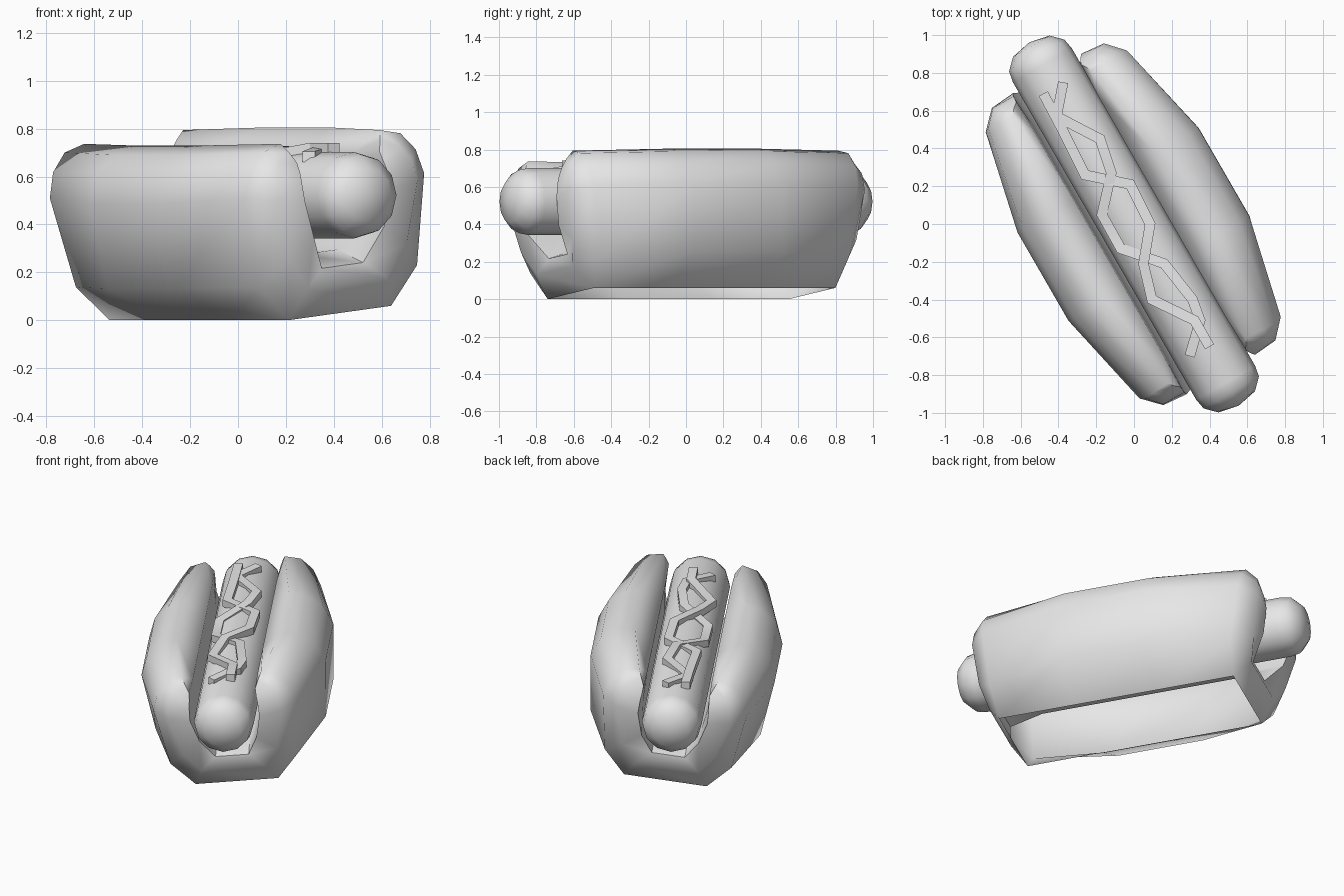
import bpy, bmesh, math
from mathutils import Vector

cube = bpy.data.objects.get("Cube")
if cube:
    bpy.data.objects.remove(cube, do_unlink=True)

grey = bpy.data.materials.new("plain_grey")
grey.use_nodes = True
GREY = (0.8, 0.8, 0.8, 1)
grey.diffuse_color = GREY
grey.node_tree.nodes["Principled BSDF"].inputs["Base Color"].default_value = GREY

AXIS = Vector((0.5, -0.866, 0))     # long direction of the snack
SIDE = Vector((0.866, 0.5, 0))      # across it
CENTRE_Z = 0.522
TILT = math.asin(0.12)              # the bun leans about the sausage axis


def place(u, v, h, tilt=0.0):
    c, s = math.cos(tilt), math.sin(tilt)
    p = AXIS * u + SIDE * (v * c - h * s)
    p.z = CENTRE_Z + h * c + v * s
    return p


def finish(bm, name, angle):
    bmesh.ops.recalc_face_normals(bm, faces=bm.faces)
    me = bpy.data.meshes.new(name)
    bm.to_mesh(me)
    bm.free()
    me.materials.append(grey)
    ob = bpy.data.objects.new(name, me)
    bpy.context.collection.objects.link(ob)
    bpy.ops.object.select_all(action='DESELECT')
    ob.select_set(True)
    bpy.context.view_layer.objects.active = ob
    bpy.ops.object.shade_smooth_by_angle(angle=math.radians(angle), keep_sharp_edges=True)


def bridge(bm, a, b):
    n = len(a)
    for i in range(n):
        j = (i + 1) % n
        bm.faces.new((a[i], a[j], b[j], b[i]))


# Bun: a U-shaped section lofted along the axis, as (across, height, along)
# from the top ridge down to the bottom corner
middle = [(.315, .247, .27), (.42, .22, .27), (.51, .15, .27),
          (.557, .03, .27), (.515, -.33, .27), (.25, -.495, .27)]
shoulder = [(.24, .245, .82), (.335, .22, .825), (.4, .145, .825),
            (.435, .04, .814), (.383, -.34, .765), (.25, -.495, .745)]
rim = [(.22, .205, .85), (.29, .17, .885), (.33, .11, .905),
       (.345, .02, .908), (.28, -.24, .875), (.19, -.37, .835)]
# channel wall from lip to floor
channel = [(.2, .16, .87), (.202, .12, .89), (.207, .08, .905),
           (.21, 0, .92), (.172, -.15, .895), (.1, -.295, .81)]
N = len(channel)


def bun_ring(bm, outer, inner, sign):
    loop = outer + [(-v, h, u) for v, h, u in reversed(outer)]
    loop += [(-v, h, u) for v, h, u in inner] + list(reversed(inner))
    return [bm.verts.new(place(sign * u, v, h, TILT)) for v, h, u in loop]


bm = bmesh.new()
deep = [(min(v, .195), max(h, -.24), .27) for v, h, u in channel]
near = [(min(v, .195), max(h, -.24), u - .2) for v, h, u in channel]
layers = [(middle, deep), (shoulder, near), (rim, channel)]
rings = [bun_ring(bm, o, i, -1) for o, i in reversed(layers)]
rings += [bun_ring(bm, o, i, 1) for o, i in layers]
for a, b in zip(rings, rings[1:]):
    bridge(bm, a, b)
# close both U-shaped ends
for r in (rings[0], rings[-1]):
    for i in range(2 * N - 1):
        bm.faces.new((r[i], r[i + 1], r[4 * N - 2 - i], r[4 * N - 1 - i]))
# crisp edges round the mouths of the channel
for group in (set(rings[0][2 * N:]), set(rings[-1][2 * N:])):
    for e in bm.edges:
        if group.issuperset(e.verts):
            e.smooth = False
bmesh.ops.recalc_face_normals(bm, faces=bm.faces)
# the underside is left open
base = {v for r in rings[1:5] for v in r[N - 1:N + 1]}
bmesh.ops.delete(bm, geom=[f for f in bm.faces if base.issuperset(f.verts)], context='FACES')
finish(bm, "bun", 60)

# Sausage: rings with blunt rounded ends, as (radius, along)
bm = bmesh.new()
half = [(.18, .97), (.169, 1.03), (.112, 1.087)]
profile = [(r, -u) for r, u in reversed(half)] + half
SIDES = 12
rings = []
for r, u in profile:
    rings.append([bm.verts.new(place(u, r * math.cos(2 * math.pi * k / SIDES),
                                     r * math.sin(2 * math.pi * k / SIDES)))
                  for k in range(SIDES)])
for a, b in zip(rings, rings[1:]):
    bridge(bm, a, b)
for ring, u in ((rings[0], -1.11), (rings[-1], 1.11)):
    tip = bm.verts.new(place(u, 0, 0))
    for k in range(SIDES):
        bm.faces.new((ring[k], ring[(k + 1) % SIDES], tip))
finish(bm, "sausage", 60)


# Sauce: square-section ribbons zigzagging over the sausage
def ribbon(name, path, lift):
    bm = bmesh.new()
    pts = [Vector(p) for p in path]
    rings = []
    for i, p in enumerate(pts):
        before = (p - pts[i - 1]).normalized() if i else (pts[1] - p).normalized()
        after = (pts[i + 1] - p).normalized() if i < len(pts) - 1 else before
        t = (before + after).normalized()
        width = 0.027 / max(t.dot(after), 0.7)
        n = Vector((-t.y, t.x)) * width
        v = p.x * SIDE.x + p.y * SIDE.y
        top = CENTRE_Z + math.sqrt(0.18 ** 2 - min(abs(v), .15) ** 2) + lift
        ring = []
        for s, z in ((1, top), (-1, top), (-1, top - .045), (1, top - .045)):
            ring.append(bm.verts.new((p.x + s * n.x, p.y + s * n.y, z)))
        rings.append(ring)
    for a, b in zip(rings, rings[1:]):
        bridge(bm, a, b)
    bm.faces.new(rings[0])
    bm.faces.new(rings[-1])
    finish(bm, name, 30)


ribbon("sauce_upper", [(-.48, .69), (-.38, .50), (-.26, .26), (-.02, .21), (.085, 0),
                       (.05, -.21), (.095, -.40), (.32, -.51), (.40, -.65)], .04)
ribbon("sauce_lower", [(-.375, .75), (-.41, .57), (-.18, .45), (-.12, .27), (-.17, .05),
                       (-.07, -.13), (.16, -.21), (.31, -.40), (.35, -.51), (.295, -.70)], .03)
